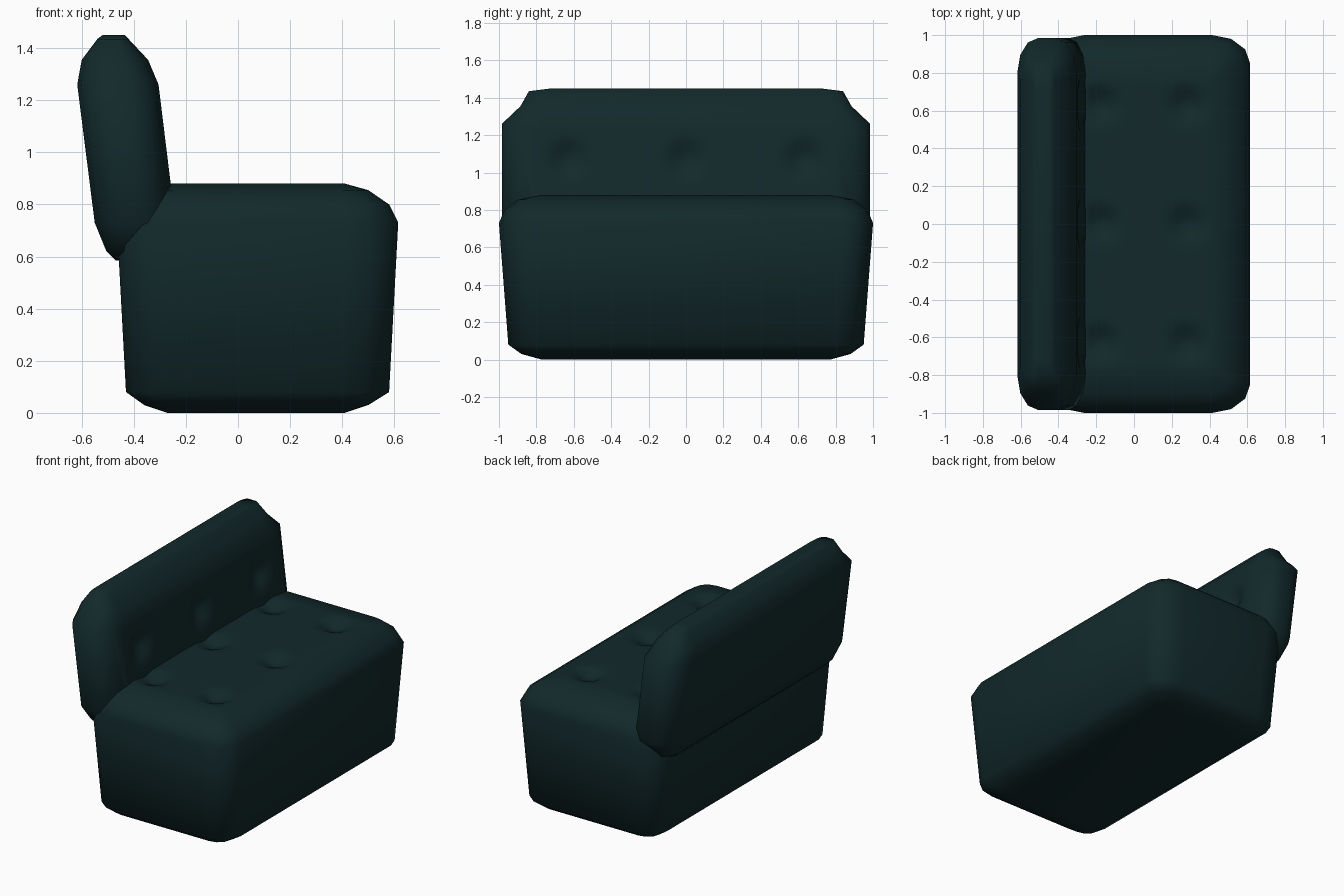
import bpy, bmesh, math
from mathutils import Vector

cube = bpy.data.objects.get("Cube")
if cube:
    bpy.data.objects.remove(cube, do_unlink=True)

fabric = bpy.data.materials.new("dark_teal_fabric")
fabric.use_nodes = True
colour = (0.006, 0.022, 0.024, 1)
fabric.diffuse_color = colour
shader = fabric.node_tree.nodes["Principled BSDF"]
shader.inputs["Base Color"].default_value = colour
shader.inputs["Roughness"].default_value = 0.8


def ring(bm, z, x0, x1, hy, rx, ry, segments=3):
    """Horizontal rounded rectangle from x0 to x1, half length hy."""
    cx, hx = (x0 + x1) / 2, (x1 - x0) / 2
    verts = []
    for corner, (sx, sy) in enumerate([(1, 1), (-1, 1), (-1, -1), (1, -1)]):
        for i in range(segments + 1):
            a = math.pi / 2 * (corner + i / segments)
            verts.append(bm.verts.new((cx + sx * (hx - rx) + rx * math.cos(a),
                                       sy * (hy - ry) + ry * math.sin(a), z)))
    return verts


def tuft(bm, normal, axes, centres, radius, depth, step=0.035):
    """Divide the face that looks along normal and press round dimples in."""
    normal = Vector(normal)

    def panel():
        bm.normal_update()
        return [f for f in bm.faces if f.normal.dot(normal) > 0.985]

    for axis in axes:
        values = [v.co[axis] for f in panel() for v in f.verts]
        low, high = min(values), max(values)
        direction = Vector([float(i == axis) for i in range(3)])
        count = round((high - low) / step)
        for i in range(1, count):
            faces = panel()
            geom = set(faces)
            for f in faces:
                geom.update(f.edges)
                geom.update(f.verts)
            bmesh.ops.bisect_plane(bm, geom=list(geom), dist=1e-5,
                                   plane_co=direction * (low + (high - low) * i / count),
                                   plane_no=direction)
    for v in {v for f in panel() for v in f.verts}:
        point = [v.co[a] for a in axes]
        d = min(math.dist(point, c) for c in centres) / radius
        if d < 1:
            v.co -= normal * depth * (0.5 + 0.5 * math.cos(math.pi * d))


def cushion(name, rings, **tufting):
    """Loft stacked rings into a closed, smooth, tufted body."""
    bm = bmesh.new()
    loops = [ring(bm, *r) for r in rings]
    n = len(loops[0])
    for a, b in zip(loops, loops[1:]):
        for i in range(n):
            j = (i + 1) % n
            bm.faces.new((a[i], a[j], b[j], b[i]))
    bm.faces.new(loops[0][::-1])
    bm.faces.new(loops[-1])
    tuft(bm, **tufting)
    for f in bm.faces:
        f.smooth = True
    mesh = bpy.data.meshes.new(name)
    bm.to_mesh(mesh)
    bm.free()
    mesh.materials.append(fabric)
    obj = bpy.data.objects.new(name, mesh)
    bpy.context.collection.objects.link(obj)
    return obj


rows = (-0.63, 0, 0.63)

# Seat block: z, x range, half length, corner radii
cushion("seat", [
    (0.00, -0.27, 0.41, 0.77, 0.03, 0.03),
    (0.03, -0.36, 0.50, 0.88, 0.10, 0.09),
    (0.08, -0.43, 0.58, 0.95, 0.19, 0.15),
    (0.73, -0.465, 0.615, 1.0, 0.20, 0.15),
    (0.80, -0.43, 0.58, 0.97, 0.18, 0.14),
    (0.855, -0.35, 0.50, 0.90, 0.10, 0.09),
    (0.88, -0.26, 0.41, 0.77, 0.03, 0.03),
], normal=(0, 0, 1), axes=(0, 1),
    centres=[(x, y) for x in (-0.18, 0.28) for y in rows],
    radius=0.13, depth=0.045)

# Leaning backrest
cushion("backrest", [
    (0.585, -0.47, -0.36, 0.80, 0.02, 0.03),
    (0.62, -0.505, -0.30, 0.90, 0.06, 0.10),
    (0.73, -0.55, -0.24, 0.985, 0.11, 0.18),
    (1.26, -0.617, -0.305, 0.985, 0.11, 0.18),
    (1.355, -0.60, -0.345, 0.885, 0.09, 0.12),
    (1.435, -0.54, -0.42, 0.84, 0.03, 0.08),
    (1.45, -0.52, -0.435, 0.72, 0.02, 0.03),
], normal=(1, 0, 0), axes=(1, 2),
    centres=[(y, 1.07) for y in rows],
    radius=0.14, depth=0.045)
